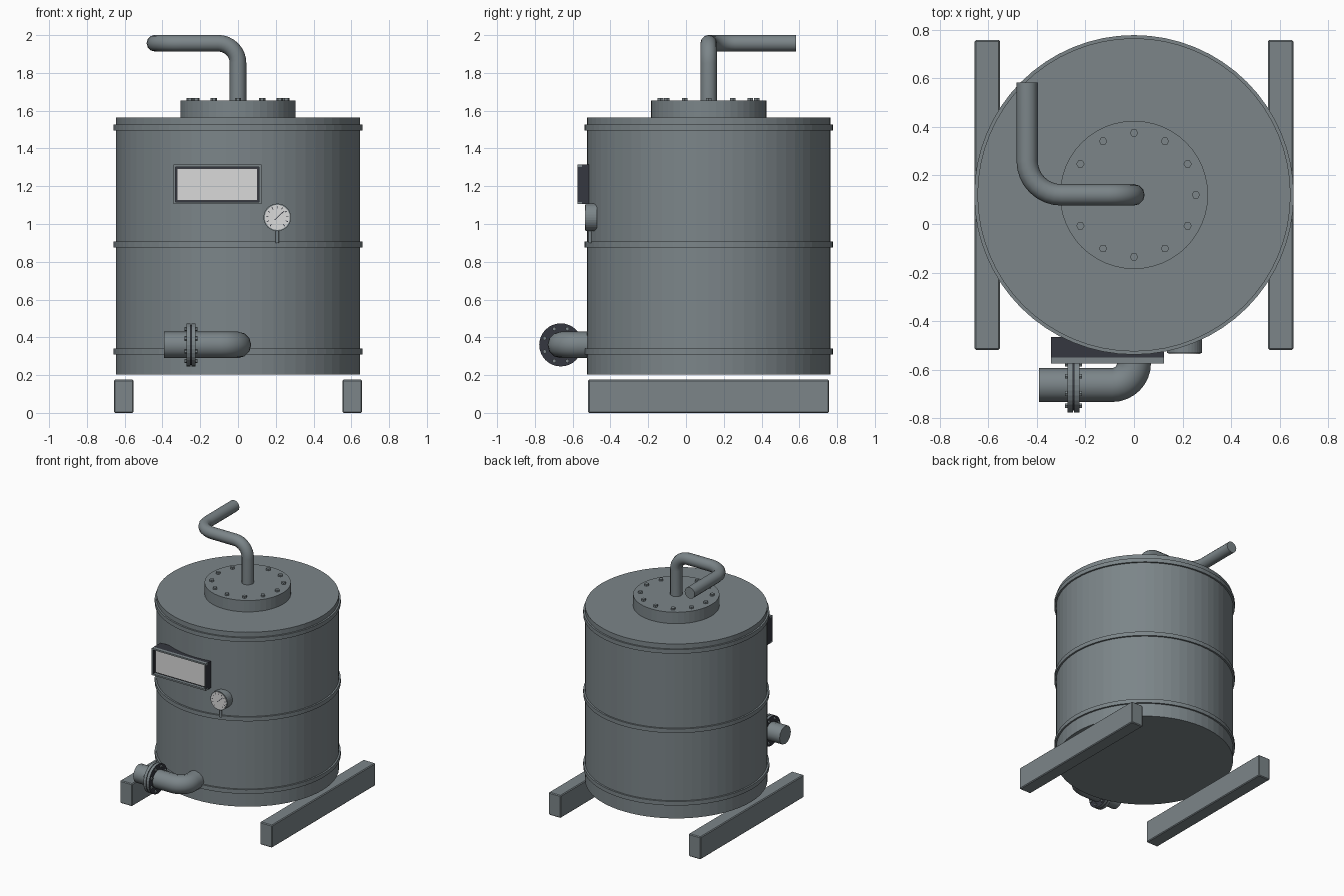
import bpy, bmesh, math
from mathutils import Vector

if "Cube" in bpy.data.objects:
    bpy.data.objects.remove(bpy.data.objects["Cube"])


def material(name, rgb):
    m = bpy.data.materials.new(name)
    m.diffuse_color = (*rgb, 1)
    m.use_nodes = True
    m.node_tree.nodes["Principled BSDF"].inputs["Base Color"].default_value = m.diffuse_color
    return m


STEEL = material("grey_steel", (0.20, 0.235, 0.25))
DARK = material("dark_steel", (0.035, 0.038, 0.05))
WHITE = material("white_plate", (0.70, 0.70, 0.70))


def finish(name, bm, mats, smooth=None):
    bmesh.ops.recalc_face_normals(bm, faces=bm.faces)
    me = bpy.data.meshes.new(name)
    bm.to_mesh(me)
    bm.free()
    for m in mats:
        me.materials.append(m)
    ob = bpy.data.objects.new(name, me)
    bpy.context.collection.objects.link(ob)
    if smooth:
        bpy.ops.object.select_all(action='DESELECT')
        ob.select_set(True)
        bpy.context.view_layer.objects.active = ob
        bpy.ops.object.shade_smooth_by_angle(angle=math.radians(smooth))
    return ob


def box(name, lo, hi, mat, bevel=0):
    lo, hi = Vector(lo), Vector(hi)
    bm = bmesh.new()
    bmesh.ops.create_cube(bm, size=1)
    for v in bm.verts:
        v.co = Vector(a * b for a, b in zip(v.co, hi - lo)) + (lo + hi) / 2
    if bevel:
        bmesh.ops.bevel(bm, geom=bm.edges[:], offset=bevel, segments=1, affect='EDGES')
    return finish(name, bm, [mat])


def sweep(name, path, r, sides, mats=(STEEL,), smooth=None):
    """Round tube with capped ends along a list of points."""
    path = [Vector(p) for p in path]
    bm = bmesh.new()
    rings, old, side = [], None, None
    for i, p in enumerate(path):
        t = (path[min(i + 1, len(path) - 1)] - path[max(i - 1, 0)]).normalized()
        if side is None:
            side = t.cross(Vector((0, 1, 0)) if abs(t.y) < 0.9 else Vector((0, 0, 1))).normalized()
        else:
            side = old.rotation_difference(t) @ side
        other = t.cross(side)
        old = t
        angles = [math.tau * k / sides for k in range(sides)]
        rings.append([bm.verts.new(p + r * (math.cos(a) * side + math.sin(a) * other)) for a in angles])
    for a, b in zip(rings, rings[1:]):
        for k in range(sides):
            j = (k + 1) % sides
            bm.faces.new((a[k], a[j], b[j], b[k]))
    bm.faces.new(rings[0])
    bm.faces.new(rings[-1])
    return finish(name, bm, mats, smooth)


def rounded(points, radii, steps=8):
    """Replace each inner corner of a right-angled path with an arc."""
    pts = [Vector(p) for p in points]
    out = [pts[0]]
    for i, r in enumerate(radii, 1):
        p = pts[i]
        a, b = (pts[i - 1] - p).normalized(), (pts[i + 1] - p).normalized()
        for k in range(steps + 1):
            t = math.pi / 2 * k / steps
            out.append(p + r * (a + b - b * math.cos(t) - a * math.sin(t)))
    return out + [pts[-1]]


CY = 0.12  # tank axis

# tank body and its three hoops
sweep("tank", [(0, CY, 0.204), (0, CY, 1.565)], 0.645, 64)
for i, z in enumerate((0.31, 0.876, 1.495)):
    sweep(f"hoop_{i}", [(0, CY, z), (0, CY, z + 0.032)], 0.658, 64)

# lid with a ring of bolts
sweep("lid", [(0, CY, 1.56), (0, CY, 1.654)], 0.305, 48)
for k in range(12):
    a = math.tau * k / 12
    x, y = 0.255 * math.cos(a), CY + 0.255 * math.sin(a)
    sweep(f"lid_bolt_{k}", [(x, y, 1.65), (x, y, 1.668)], 0.017, 6)

# vent pipe: up, left, then back
sweep("vent_pipe", rounded([(0, CY, 1.64), (0, CY, 1.957), (-0.44, CY, 1.957), (-0.44, 0.583, 1.957)],
                           (0.105, 0.14)), 0.044, 12, smooth=40)

# drain pipe: out of the front, then left
PY, PZ = -0.663, 0.36
sweep("drain_pipe", rounded([(0, -0.45, PZ), (0, PY, PZ), (-0.392, PY, PZ)], (0.09,)),
      0.07, 12, smooth=40)

# paired flanges with dark faces and through bolts
for i, x in enumerate((-0.273, -0.247)):
    fl = sweep(f"drain_flange_{i}", [(x, PY, PZ), (x + 0.022, PY, PZ)], 0.114, 32, (STEEL, DARK))
    for f in fl.data.polygons:
        f.material_index = int(abs(f.normal.x) > 0.9)
sweep("flange_gasket", [(-0.252, PY, PZ), (-0.246, PY, PZ)], 0.106, 32, (DARK,))
for k in range(8):
    a = math.tau * (k + 0.5) / 8
    y, z = PY + 0.092 * math.cos(a), PZ + 0.092 * math.sin(a)
    sweep(f"flange_bolt_{k}", [(-0.284, y, z), (-0.214, y, z)], 0.011, 6)

# nameplate box, frame and blank plate
X0, X1, Z0, Z1 = -0.342, 0.124, 1.105, 1.315
W = 0.012
box("plate_box", (X0, -0.55, Z0), (X1, -0.465, Z1), DARK)
for n, z in (("bottom", Z0), ("top", Z1 - W)):
    box(f"frame_{n}", (X0, -0.575, z), (X1, -0.548, z + W), STEEL)
for n, x in (("left", X0), ("right", X1 - W)):
    bar = box(f"frame_{n}", (x, -0.575, Z0 + W), (x + W, -0.548, Z1 - W), STEEL)
    bar.data.materials.append(DARK)
    for f in bar.data.polygons:
        f.material_index = int(abs(f.normal.x) > 0.9)
box("blank_plate", (X0 + 0.02, -0.558, Z0 + 0.02), (X1 - 0.02, -0.549, Z1 - 0.02), WHITE)

# gauge: case, white dial, ticks, needle and stem
GX, GZ = 0.208, 1.035
sweep("gauge_case", [(GX, -0.47, GZ), (GX, -0.532, GZ)], 0.073, 32)
sweep("gauge_dial", [(GX, -0.53, GZ), (GX, -0.535, GZ)], 0.066, 32, (WHITE,))


def mark(name, angle, r0, r1, w):
    d = Vector((math.cos(angle), 0, math.sin(angle)))
    s = Vector((-d.z, 0, d.x)) * w
    c = Vector((GX, -0.5365, GZ))
    bm = bmesh.new()
    bm.faces.new([bm.verts.new(c + v) for v in (d * r0 - s, d * r1 - s, d * r1 + s, d * r0 + s)])
    bmesh.ops.solidify(bm, geom=bm.faces[:], thickness=0.002)
    finish(name, bm, [DARK])


for k in range(11):
    mark(f"gauge_tick_{k}", math.radians(-50 + 28 * k), 0.048, 0.06, 0.002)
mark("gauge_needle", math.radians(43), -0.02, 0.05, 0.002)
sweep("gauge_stem", [(GX, -0.508, 0.9), (GX, -0.508, 0.98)], 0.009, 12, smooth=40)

# two support beams
for n, s in (("left", -1), ("right", 1)):
    xs = sorted((0.552 * s, 0.656 * s))
    box(f"beam_{n}", (xs[0], -0.518, 0), (xs[1], 0.758, 0.176), STEEL, 0.006)
